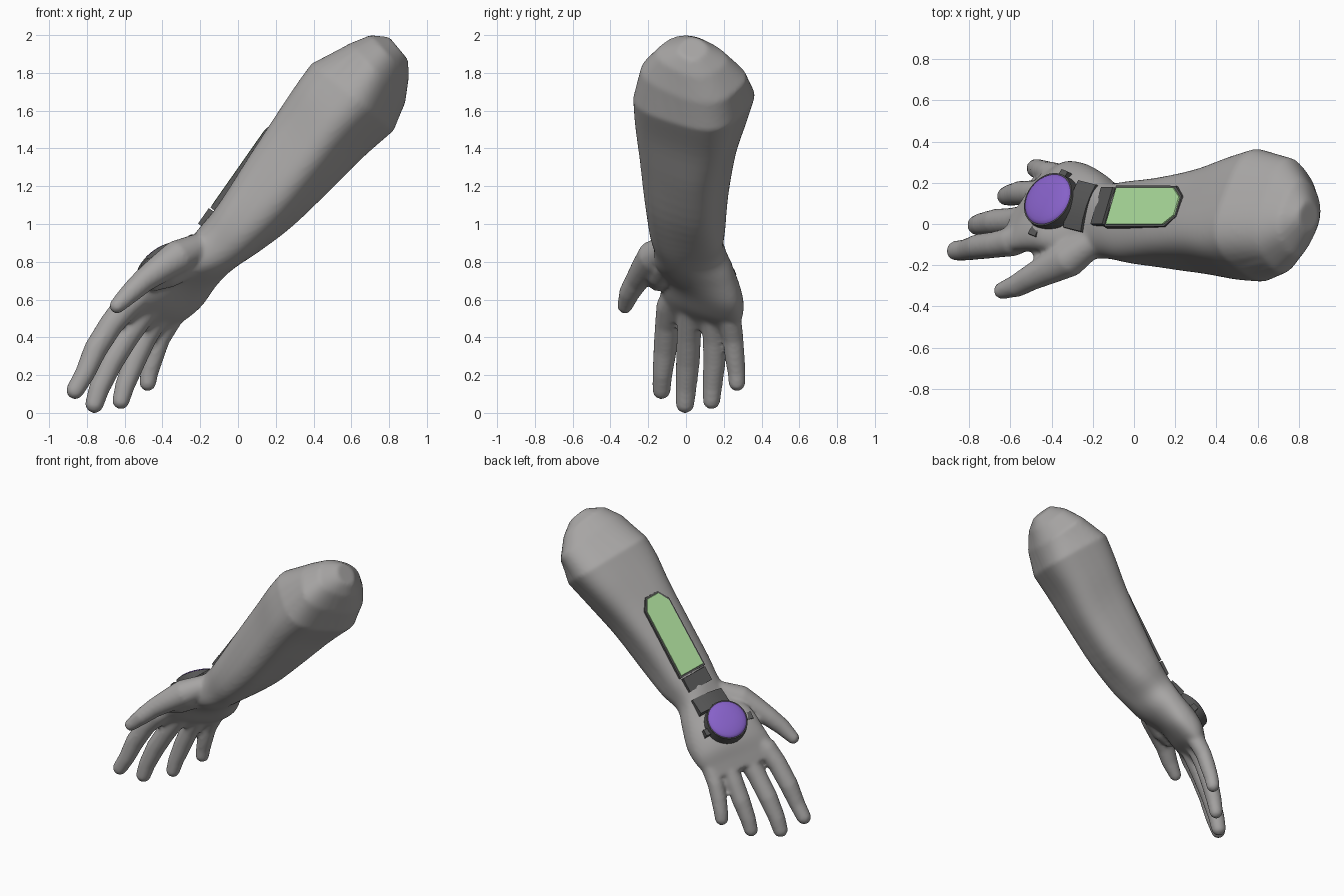
import bpy, bmesh, math
from mathutils import Vector as V, Matrix

if "Cube" in bpy.data.objects:
    bpy.data.objects.remove(bpy.data.objects["Cube"])


def material(name, rgb):
    m = bpy.data.materials.new(name)
    m.diffuse_color = (*rgb, 1)
    m.use_nodes = True
    m.node_tree.nodes["Principled BSDF"].inputs["Base Color"].default_value = m.diffuse_color
    return m


SKIN = material("grey skin", (0.385, 0.375, 0.37))
DARK = material("dark grey", (0.092, 0.092, 0.092))
GREEN = material("soft green", (0.43, 0.75, 0.345))
PURPLE = material("purple", (0.24, 0.12, 0.58))


def finish(name, bm, mat):
    bmesh.ops.recalc_face_normals(bm, faces=bm.faces)
    me = bpy.data.meshes.new(name)
    bm.to_mesh(me)
    bm.free()
    me.materials.append(mat)
    ob = bpy.data.objects.new(name, me)
    bpy.context.collection.objects.link(ob)
    return ob


def smooth(ob, angle=35):
    bpy.ops.object.select_all(action='DESELECT')
    ob.select_set(True)
    bpy.context.view_layer.objects.active = ob
    bpy.ops.object.shade_smooth_by_angle(angle=math.radians(angle))


def loft(bm, rings, n=40):
    """Closed loft through (centre, half width vector, half thickness vector, squareness)."""
    prev = first = None
    for c, w, t, power in rings:
        loop = []
        for i in range(n):
            a = 2 * math.pi * i / n
            k, s = (math.copysign(abs(f) ** (2 / power), f) for f in (math.cos(a), math.sin(a)))
            loop.append(bm.verts.new(V(c) + V(w) * k + V(t) * s))
        if prev:
            for i in range(n):
                j = (i + 1) % n
                bm.faces.new((prev[i], prev[j], loop[j], loop[i]))
        first = first or loop
        prev = loop
    bm.faces.new(first)
    bm.faces.new(prev)


def refine(rings, steps=4):
    """Smooth curve through the sections."""
    flat = [V((*c, *w, *t, p)) for c, w, t, p in rings]
    out = []
    for i in range(len(flat) - 1):
        a, b = flat[i], flat[i + 1]
        ta = (b - flat[i - 1]) / 2 if i else b - a
        tb = (flat[i + 2] - a) / 2 if i + 2 < len(flat) else b - a
        for s in range(steps):
            u = s / steps
            out.append(a * (2*u**3 - 3*u*u + 1) + ta * (u**3 - 2*u*u + u)
                       + b * (3*u*u - 2*u**3) + tb * (u**3 - u*u))
    out.append(flat[-1])
    return [(f[0:3], f[3:6], f[6:9], f[9]) for f in out]


def digit(bm, pts, grow=1.14):
    """Tapered tube with a ball at the tip; points are x, y, z, radius."""
    rings = []
    for i, p in enumerate(pts):
        a, b = V(pts[max(i - 1, 0)][:3]), V(pts[min(i + 1, len(pts) - 1)][:3])
        d = (b - a).normalized()
        u = d.cross(V((0, 1, 0))).normalized()
        rings.append((p[:3], d.cross(u) * p[3] * grow, u * p[3] * grow, 2))
    loft(bm, rings, n=16)
    tip = pts[-1]
    bmesh.ops.create_uvsphere(bm, u_segments=16, v_segments=10, radius=tip[3] * grow,
                              matrix=Matrix.Translation(tip[:3]))


def rolled(a, b, c, d, y0, y1, roll, power):
    """Forearm section between upper and lower points, rolled but kept in its bounds."""
    t, h = V(((a - c) / 2, 0, (b - d) / 2)), (y1 - y0) / 2
    T, cs, sn, q = t.length, math.cos(math.radians(roll)), math.sin(math.radians(roll)), power / (power - 1)
    sup_t = ((h * sn) ** q + (T * cs) ** q) ** (1 / q)
    sup_y = ((h * cs) ** q + (T * sn) ** q) ** (1 / q)
    up, side = t / sup_t, V((0, h / sup_y, 0))
    return (((a + c) / 2, (y0 + y1) / 2, (b + d) / 2),
            side * h * cs - up * h * sn, up * T * cs + side * T * sn, power)


# Forearm and palm, from the elbow to the knuckles
body = bmesh.new()
rings = [rolled(*r) for r in (  # upper x, z, lower x, z, y from, y to, roll, squareness
    (0.80, 1.99, 0.90, 1.87, -0.04, 0.11, 42, 2.4),
    (0.70, 2.00, 0.905, 1.78, -0.155, 0.215, 40, 2.6),
    (0.59, 1.955, 0.885, 1.64, -0.24, 0.32, 36, 2.8),
    (0.39, 1.85, 0.825, 1.495, -0.28, 0.365, 29, 3.2),
    (0.31, 1.74, 0.66, 1.35, -0.27, 0.325, 27, 3.4),
    (0.20, 1.575, 0.48, 1.17, -0.245, 0.27, 26, 3.4),
    (0.05, 1.345, 0.28, 0.98, -0.22, 0.23, 20, 3.2),
    (-0.10, 1.11, 0.10, 0.845, -0.195, 0.21, 10, 2.8),
    (-0.20, 0.985, -0.02, 0.765, -0.17, 0.20, 3, 2.4))]
rings += [
    ((-0.20, 0.04, 0.785), (0.04, 0.205, -0.03), (-0.085, 0.015, 0.09), 2.4),
    ((-0.318, 0.075, 0.703), (0.10, 0.21, -0.08), (-0.08, 0.035, 0.09), 2.4),
    ((-0.41, 0.086, 0.61), (0.12, 0.215, -0.07), (-0.07, 0.036, 0.076), 2.4),
    ((-0.48, 0.08, 0.53), (0.13, 0.21, -0.055), (-0.053, 0.02, 0.048), 2.4),
    ((-0.525, 0.08, 0.465), (0.12, 0.19, -0.05), (-0.038, 0.015, 0.033), 2.4)]
loft(body, rings[:3] + refine(rings[3:]))

# Thumb, thumb web, then the four fingers, from the root to the tip
for pts in (
    [(-0.20, -0.08, 0.88, 0.065), (-0.32, -0.17, 0.825, 0.08), (-0.41, -0.215, 0.765, 0.068),
     (-0.50, -0.26, 0.70, 0.056), (-0.57, -0.30, 0.635, 0.049), (-0.64, -0.323, 0.567, 0.037)],
    [(-0.28, -0.10, 0.79, 0.075), (-0.38, -0.14, 0.73, 0.065), (-0.44, -0.15, 0.695, 0.045)],
    [(-0.50, -0.05, 0.64, 0.06), (-0.59, -0.085, 0.565, 0.064), (-0.67, -0.10, 0.47, 0.057),
     (-0.755, -0.11, 0.335, 0.055), (-0.812, -0.125, 0.205, 0.047), (-0.862, -0.13, 0.12, 0.043)],
    [(-0.43, 0.03, 0.62, 0.06), (-0.51, 0.025, 0.52, 0.062), (-0.59, 0.015, 0.40, 0.057),
     (-0.67, 0.01, 0.27, 0.056), (-0.735, 0.0, 0.13, 0.049), (-0.76, -0.005, 0.048, 0.044)],
    [(-0.37, 0.13, 0.61, 0.055), (-0.43, 0.145, 0.51, 0.059), (-0.495, 0.15, 0.39, 0.054),
     (-0.55, 0.15, 0.27, 0.053), (-0.60, 0.14, 0.14, 0.046), (-0.62, 0.135, 0.065, 0.041)],
    [(-0.32, 0.21, 0.57, 0.05), (-0.36, 0.235, 0.49, 0.053), (-0.415, 0.25, 0.39, 0.048),
     (-0.445, 0.258, 0.30, 0.047), (-0.47, 0.268, 0.21, 0.042), (-0.478, 0.27, 0.16, 0.04)],
):
    digit(body, pts)
arm = finish("arm_and_hand", body, SKIN)
rm = arm.modifiers.new("blend", 'REMESH')
rm.mode = 'VOXEL'
rm.voxel_size = 0.012
sm = arm.modifiers.new("soften", 'SMOOTH')
sm.factor = 0.5
sm.iterations = 8
bpy.context.view_layer.objects.active = arm
arm.select_set(True)
for name in ("blend", "soften"):
    bpy.ops.object.modifier_apply(modifier=name)
smooth(arm, 60)
bpy.context.view_layer.update()


def skin(x, y):
    """Point on the skin straight below the given position."""
    return arm.ray_cast(V((x, y, 3)), V((0, 0, -1)))[1]


def frame(origin, x, n):
    """Matrix whose z follows n and whose x is near the given direction."""
    n = V(n).normalized()
    y = n.cross(V(x)).normalized()
    m = Matrix((y.cross(n), y, n)).transposed().to_4x4()
    m.translation = V(origin)
    return m


def plate(name, outline, low, high, mat, m, inset=0.0):
    """Prism over a 2D outline, optionally bevelled towards the top."""
    bm = bmesh.new()
    mid = sum((V(p) for p in outline), V((0, 0))) / len(outline)
    bot = [bm.verts.new((p[0], p[1], low)) for p in outline]
    top = [bm.verts.new((*(V(p) - (V(p) - mid).normalized() * inset), high)) for p in outline]
    bm.faces.new(bot)
    bm.faces.new(top)
    for i in range(len(bot)):
        j = (i + 1) % len(bot)
        bm.faces.new((bot[i], bot[j], top[j], top[i]))
    bm.transform(m)
    return finish(name, bm, mat)


def rect(x0, x1, y0, y1):
    return [(x0, y0), (x1, y0), (x1, y1), (x0, y1)]


# Forearm screen laid on the skin: frame with a tapered end, and a block at the wrist end
lo, hi = skin(-0.10, 0.085), skin(0.20, 0.085)
along, across = hi - lo, skin(0.05, 0.165) - skin(0.05, 0.005)
F = frame((lo + hi) / 2, along, along.cross(across))
k = along.length / 0.30          # length along the plate per unit of x
hw = 0.085 * across.length / 0.16


def screen(x0, x1, h, cut):
    return [(x0, -h), (x1 - cut, -h), (x1, -h * 0.5), (x1, h * 0.5), (x1 - cut, h), (x0, h)]


plate("screen_frame", screen(-0.165 * k, 0.175 * k, hw * 1.08, 0.045 * k), -0.07, 0.006, DARK, F, 0.006)
plate("screen_panel", screen(-0.155 * k, 0.165 * k, hw * 0.95, 0.042 * k), 0.004, 0.012, GREEN, F, 0.003)
plate("screen_block", rect(-0.225 * k, -0.165 * k, -hw, hw), -0.07, 0.016, DARK, F, 0.006)

# Round device on the back of the hand
D = frame((-0.418, 0.12, 0.81), (0.37, 0.93, 0), (-0.55, 0.40, 0.73))
circle = [(0.147 * math.cos(a * math.pi / 18), 0.147 * math.sin(a * math.pi / 18)) for a in range(36)]
smooth(plate("dial_base", circle, -0.065, 0.0, DARK, D, 0.008))
bm = bmesh.new()
rows = [(0.133 * math.cos(a), 0.133 * math.sin(a) * 0.22) for a in
        (math.radians(15 * i) for i in range(6))]
loft(bm, [((0, 0, h - 0.002), (r, 0, 0), (0, r, 0), 2) for r, h in rows], n=36)
bm.transform(D)
smooth(finish("dial_dome", bm, PURPLE), 50)

# Small lugs on both sides of the dial
plate("lug_outer", rect(0.12, 0.172, 0.0, 0.05), -0.08, -0.035, DARK, D, 0.004)
plate("lug_inner", rect(-0.19, -0.12, -0.015, 0.04), -0.08, -0.03, DARK, D, 0.004)

# Strap plate between the dial and the wrist, bent across the hand
S = frame((-0.264, 0.088, skin(-0.264, 0.088).z + 0.01), (0.08, 0.225, -0.03), (-0.55, 0.25, 0.78))
bm = bmesh.new()
loops = []
for x in (-0.12, -0.06, 0.0, 0.06, 0.12):
    drop = -1.3 * x * x
    loops.append([bm.verts.new((x, y, z + drop)) for y, z in
                  ((-0.062, -0.05), (0.062, -0.05), (0.055, 0.02), (-0.055, 0.02))])
for a, b in zip(loops, loops[1:]):
    for i in range(4):
        j = (i + 1) % 4
        bm.faces.new((a[i], a[j], b[j], b[i]))
bm.faces.new(loops[0])
bm.faces.new(loops[-1])
bm.transform(S)
smooth(finish("strap_plate", bm, DARK))
